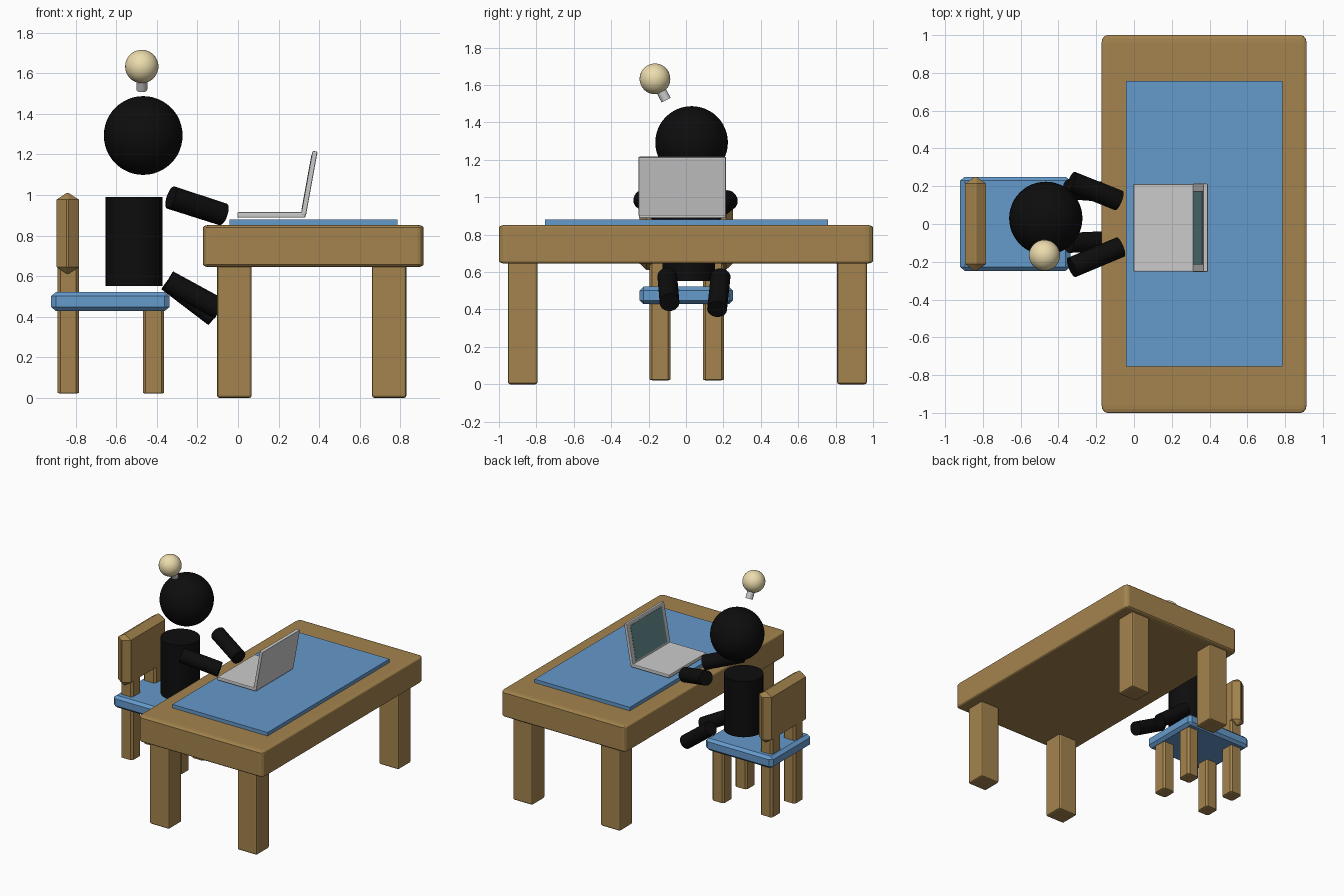
import bpy, bmesh
from math import radians
from mathutils import Vector, Matrix

if "Cube" in bpy.data.objects:
    bpy.data.objects.remove(bpy.data.objects["Cube"])


def material(name, rgb):
    m = bpy.data.materials.new(name)
    m.diffuse_color = (*rgb, 1)
    m.use_nodes = True
    m.node_tree.nodes["Principled BSDF"].inputs["Base Color"].default_value = m.diffuse_color
    return m


wood = material("wood", (0.37, 0.23, 0.075))
blue = material("blue", (0.13, 0.32, 0.60))
black = material("black", (0.004, 0.004, 0.004))
cream = material("cream", (0.84, 0.72, 0.42))
glass = material("glass", (0.13, 0.26, 0.28))


def box(name, lo, hi, mat=None, bevel=None, segments=1):
    """Box between two corners; bevel is a width per axis."""
    lo, hi = Vector(lo), Vector(hi)
    b = Vector(bevel or (1, 1, 1))
    d = hi - lo
    bm = bmesh.new()
    bmesh.ops.create_cube(bm, size=1)
    bmesh.ops.scale(bm, verts=bm.verts, vec=(d.x / b.x, d.y / b.y, d.z / b.z))
    if bevel:
        bmesh.ops.bevel(bm, geom=bm.edges[:], offset=1, segments=segments,
                        profile=0.5, affect='EDGES')
    bmesh.ops.scale(bm, verts=bm.verts, vec=b)
    mesh = bpy.data.meshes.new(name)
    bm.to_mesh(mesh)
    bm.free()
    ob = bpy.data.objects.new(name, mesh)
    ob.location = (lo + hi) / 2
    bpy.context.collection.objects.link(ob)
    if mat:
        mesh.materials.append(mat)
    return ob


def finish(name, mat):
    ob = bpy.context.object
    ob.name = name
    if mat:
        ob.data.materials.append(mat)
    bpy.ops.object.shade_smooth_by_angle()
    return ob


def rod(name, a, b, r, mat=None):
    a, b = Vector(a), Vector(b)
    bpy.ops.mesh.primitive_cylinder_add(
        vertices=32, radius=r, depth=(b - a).length, location=(a + b) / 2,
        rotation=(b - a).to_track_quat('Z', 'Y').to_euler())
    return finish(name, mat)


def ball(name, centre, r, mat):
    bpy.ops.mesh.primitive_uv_sphere_add(segments=48, ring_count=24, radius=r, location=centre)
    return finish(name, mat)


# Table
box("table_top", (-0.172, -1, 0.645), (0.914, 1, 0.852), wood, (0.03, 0.042, 0.012), 3)
for xn, x in (("left", -0.103), ("right", 0.66)):
    for yn, y in (("front", -0.953), ("back", 0.808)):
        box(f"table_leg_{yn}_{xn}", (x, y, 0), (x + 0.17, y + 0.16, 0.66), wood,
            (0.013, 0.013, 0.012), 2)
box("desk_mat", (-0.042, -0.755, 0.845), (0.786, 0.758, 0.88), blue)

# Laptop
box("laptop_base", (-0.003, -0.252, 0.888), (0.332, 0.212, 0.915), None, (0.006, 0.006, 0.006), 2)
tilt = Matrix.Translation((0.351, -0.02, 1.058)) @ Matrix.Rotation(radians(10.3), 4, 'Y')
lid = box("laptop_lid", (-0.0125, -0.234, -0.16), (0.0125, 0.234, 0.16), None,
          (0.005, 0.006, 0.006), 2)
screen = box("laptop_screen", (-0.0145, -0.195, -0.135), (-0.005, 0.195, 0.135), glass)
for ob in (lid, screen):
    ob.matrix_world = tilt @ Matrix.Translation(ob.location)

# Chair
box("seat", (-0.921, -0.248, 0.428), (-0.337, 0.25, 0.522), blue, (0.025, 0.02, 0.02))
box("backrest", (-0.894, -0.248, 0.612), (-0.784, 0.25, 1.01), wood, (0.05, 0.036, 0.033))
for yn, y in (("front", -0.195), ("back", 0.09)):
    for xn, x, top in (("rear", -0.889, 0.66), ("fore", -0.469, 0.44)):
        box(f"chair_leg_{yn}_{xn}", (x, y, 0.021), (x + 0.105, y + 0.113, top), wood,
            (0.014, 0.014, 0.004))

# Seated figure
ball("head", (-0.467, 0.03, 1.293), 0.194, black)
rod("torso", (-0.512, 0.015, 0.552), (-0.512, 0.015, 0.99), 0.141, black)
rod("arm_front", (-0.33, -0.23, 0.99), (-0.072, -0.122, 0.905), 0.055, black)
rod("arm_back", (-0.333, 0.225, 0.985), (-0.08, 0.124, 0.905), 0.055, black)
rod("thigh_front", (-0.345, -0.1, 0.577), (-0.09, -0.088, 0.438), 0.053, black)
rod("thigh_back", (-0.345, 0.185, 0.577), (-0.115, 0.166, 0.402), 0.053, black)

# Light bulb above the head
ball("bulb", (-0.474, -0.166, 1.633), 0.082, cream)
rod("bulb_base", (-0.474, -0.155, 1.612), (-0.474, -0.106, 1.519), 0.027)
